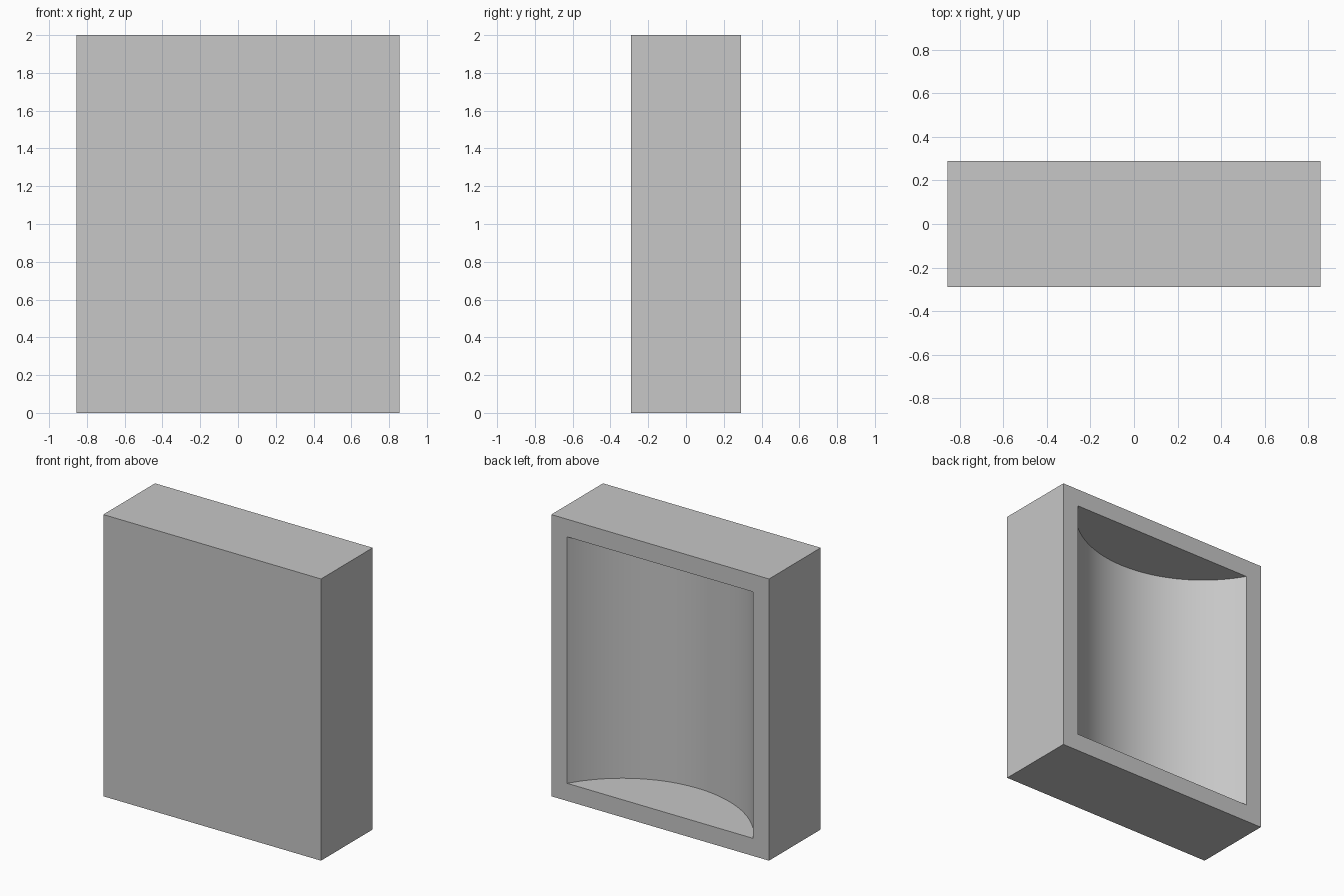
import bpy, bmesh, math

if "Cube" in bpy.data.objects:
    bpy.data.objects.remove(bpy.data.objects["Cube"])

WIDTH, DEPTH, HEIGHT = 1.71, 0.58, 2.0
RIM = 0.125          # border around the rear opening
HOLLOW = 0.42        # depth of the curved recess
SEGMENTS = 48

grey = bpy.data.materials.new("light_grey")
grey.diffuse_color = (0.57, 0.57, 0.57, 1)
grey.use_nodes = True
grey.node_tree.nodes["Principled BSDF"].inputs["Base Color"].default_value = grey.diffuse_color

# Outer block standing on the ground
bm = bmesh.new()
bmesh.ops.create_cube(bm, size=1)
for v in bm.verts:
    v.co = (v.co.x * WIDTH, v.co.y * DEPTH, (v.co.z + 0.5) * HEIGHT)

# Rear frame: inset the back face and open it
bm.normal_update()
back = max(bm.faces, key=lambda f: f.calc_center_median().y)
bmesh.ops.inset_region(bm, faces=[back], thickness=RIM, use_even_offset=True)
corners = sorted(back.verts, key=lambda v: (v.co.z, v.co.x))
low, high = corners[:2], corners[2:]
bmesh.ops.delete(bm, geom=[back], context='FACES_ONLY')

# Recess: a circular arc between the side edges of the opening
half = WIDTH / 2 - RIM
radius = (half ** 2 + HOLLOW ** 2) / (2 * HOLLOW)
sweep = math.asin(half / radius)


def arc_row(ends):
    row = [ends[0]]
    for i in range(1, SEGMENTS):
        a = -sweep + 2 * sweep * i / SEGMENTS
        d = radius * math.cos(a) - (radius - HOLLOW)
        row.append(bm.verts.new((radius * math.sin(a), DEPTH / 2 - d, ends[0].co.z)))
    return row + [ends[1]]


floor, ceiling = arc_row(low), arc_row(high)
for i in range(SEGMENTS):
    bm.faces.new((floor[i], floor[i + 1], ceiling[i + 1], ceiling[i]))
bm.faces.new(floor)
bm.faces.new(ceiling)
bmesh.ops.recalc_face_normals(bm, faces=bm.faces)

mesh = bpy.data.meshes.new("hollow_block")
bm.to_mesh(mesh)
bm.free()
mesh.materials.append(grey)
block = bpy.data.objects.new("hollow_block", mesh)
bpy.context.collection.objects.link(block)

# Smooth curved wall, crisp corners
bpy.context.view_layer.objects.active = block
block.select_set(True)
bpy.ops.object.shade_smooth_by_angle(angle=math.radians(30))
